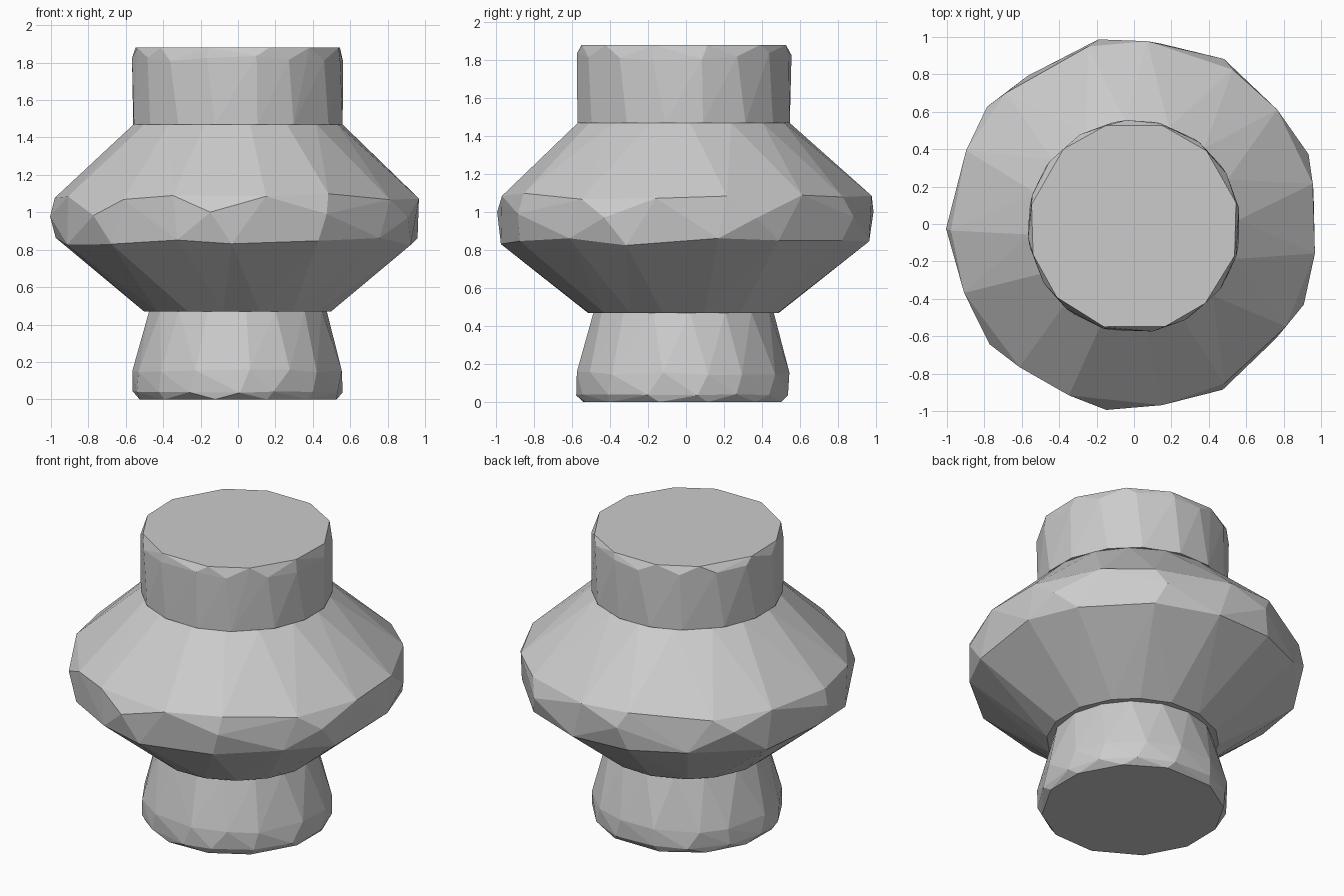
import bpy, bmesh, math, random

cube = bpy.data.objects.get("Cube")
if cube:
    bpy.data.objects.remove(cube, do_unlink=True)

random.seed(4)

stone = bpy.data.materials.new("light grey stone")
stone.use_nodes = True
GREY = (0.6, 0.6, 0.6, 1)
stone.diffuse_color = GREY
stone.node_tree.nodes["Principled BSDF"].inputs["Base Color"].default_value = GREY


def ring(radius, z, count, turn=0.0, wobble=0.0, lift=0.0, y=0.0):
    """Points on a level circle, loosened a little for a hand-cut look."""
    points = []
    for i in range(count):
        a = math.tau * (i + turn + random.uniform(-wobble, wobble)) / count
        points.append((radius * math.cos(a), y + radius * math.sin(a),
                       z + random.uniform(-lift, lift)))
    return points


def faceted_solid(name, rings):
    """Flat-sided convex solid stretched over a stack of rings."""
    bm = bmesh.new()
    for points in rings:
        for p in points:
            bm.verts.new(p)
    hull = bmesh.ops.convex_hull(bm, input=bm.verts)
    loose = set(hull["geom_interior"]) | set(hull["geom_unused"])
    bmesh.ops.delete(bm, geom=[v for v in loose if isinstance(v, bmesh.types.BMVert)],
                     context="VERTS")
    bmesh.ops.dissolve_limit(bm, angle_limit=math.radians(1), verts=bm.verts, edges=bm.edges)
    bmesh.ops.recalc_face_normals(bm, faces=bm.faces)
    mesh = bpy.data.meshes.new(name)
    bm.to_mesh(mesh)
    bm.free()
    mesh.materials.append(stone)
    obj = bpy.data.objects.new(name, mesh)
    bpy.context.collection.objects.link(obj)
    return obj


OFF = -0.013  # foot and neck sit slightly forward

# Foot: bevelled bottom, short upright band, then a taper
faceted_solid("foot", [
    ring(0.54, 0, 12, 0.5, 0.1, 0, OFF),
    ring(0.565, 0.04, 15, 0.2, 0.15, 0.005, OFF),
    ring(0.565, 0.15, 15, 0.4, 0.15, 0.01, OFF),
    ring(0.475, 0.475, 16, 0.2, 0.1, 0, OFF),
])

# Belly: wide faceted bulge with an uneven rim
faceted_solid("belly", [
    ring(0.51, 0.47, 16, 0.5, 0.1, 0, OFF),
    ring(0.975, 0.845, 15, 0.3, 0.15, 0.02),
    ring(1.005, 0.99, 9, 0.46, 0.1, 0.02),
    ring(0.98, 1.085, 15, 0.5, 0.15, 0.02),
    ring(0.56, 1.47, 16, 0.2, 0.1, 0, OFF),
])

# Neck: upright collar with a chipped top edge
faceted_solid("neck", [
    ring(0.568, 1.47, 16, 0.5, 0.1, 0, OFF),
    ring(0.57, 1.82, 16, 0.3, 0.15, 0.02, OFF),
    ring(0.56, 1.88, 12, 0.5, 0.1, 0, OFF),
])
